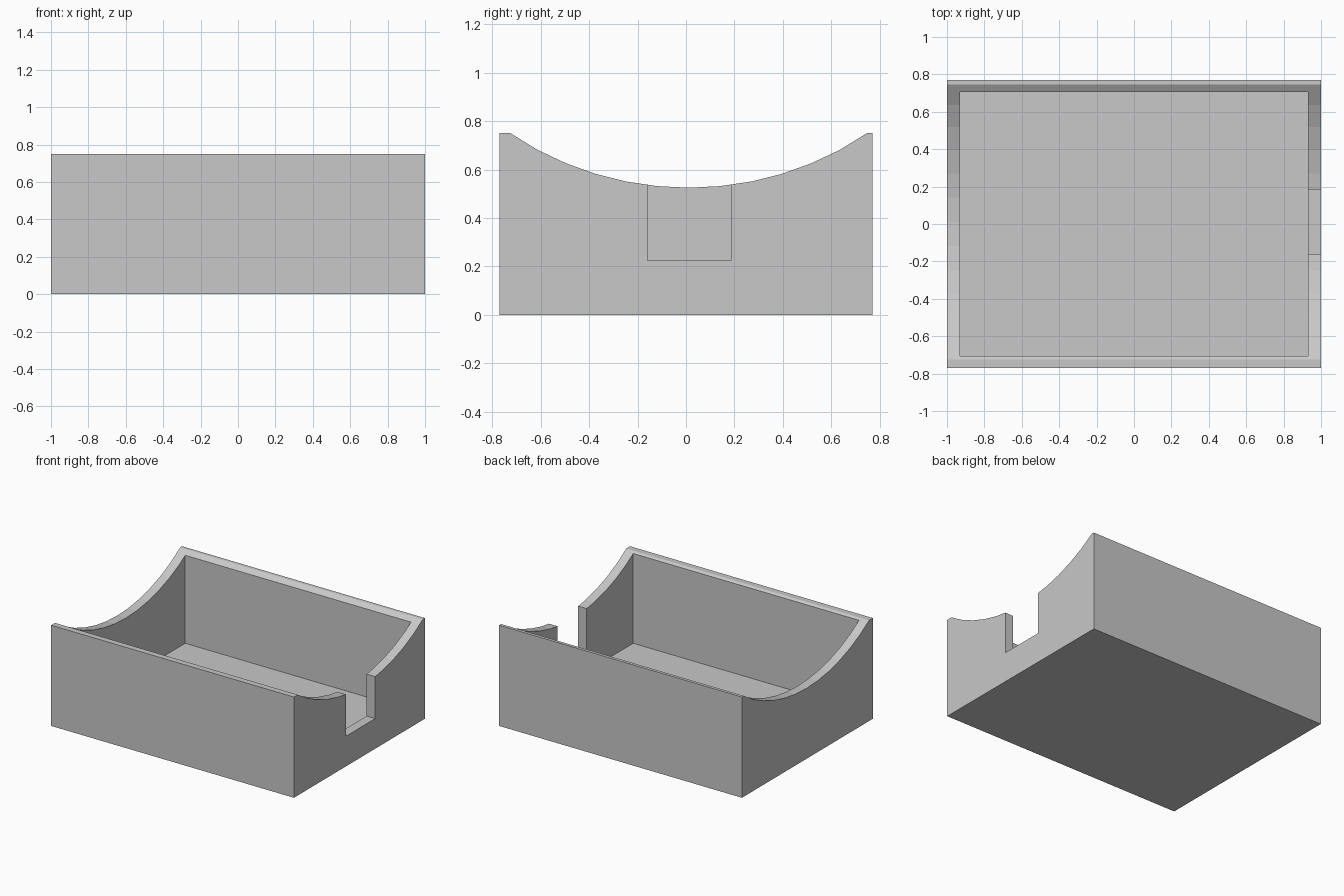
import bpy
import bmesh
from math import sin, cos, radians

cube = bpy.data.objects.get("Cube")
if cube:
    bpy.data.objects.remove(cube, do_unlink=True)

HALF_X, HALF_Y, HEIGHT = 1.0, 0.77, 0.75
WALL, FLOOR = 0.07, 0.07
ARC_Y, ARC_Z, ARC_R = 0.011, 1.85, 1.325
STEP = 360 / 64

grey = bpy.data.materials.new("plain grey")
grey.use_nodes = True
grey.diffuse_color = (0.58, 0.58, 0.58, 1)
grey.node_tree.nodes["Principled BSDF"].inputs["Base Color"].default_value = grey.diffuse_color


def prism(name, profile, x0, x1):
    """Extrude a (y, z) profile along x."""
    bm = bmesh.new()
    face = bm.faces.new([bm.verts.new((x0, y, z)) for y, z in profile])
    new = bmesh.ops.extrude_face_region(bm, geom=[face])["geom"]
    moved = [v for v in new if isinstance(v, bmesh.types.BMVert)]
    bmesh.ops.translate(bm, verts=moved, vec=(x1 - x0, 0, 0))
    bmesh.ops.recalc_face_normals(bm, faces=bm.faces)
    mesh = bpy.data.meshes.new(name)
    bm.to_mesh(mesh)
    bm.free()
    mesh.materials.append(grey)
    obj = bpy.data.objects.new(name, mesh)
    bpy.context.collection.objects.link(obj)
    return obj


def rect(y0, y1, z0, z1):
    return [(y0, z0), (y1, z0), (y1, z1), (y0, z1)]


def cut(target, cutter):
    """Subtract the cutter, then remove it."""
    cutter.hide_render = True
    mod = target.modifiers.new("cut", 'BOOLEAN')
    mod.operation, mod.solver, mod.object = 'DIFFERENCE', 'EXACT', cutter
    bpy.context.view_layer.objects.active = target
    bpy.ops.object.modifier_apply(modifier=mod.name)
    bpy.data.objects.remove(cutter, do_unlink=True)


# Block with a shallow faceted cradle curve across its top
arc = [(ARC_Y + ARC_R * sin(radians(k * STEP)),
        min(HEIGHT, ARC_Z - ARC_R * cos(radians(k * STEP)))) for k in range(6, -7, -1)]
arc[0] = (arc[0][0], HEIGHT)
arc[-1] = (arc[-1][0], HEIGHT)
outline = [(-HALF_Y, 0), (HALF_Y, 0), (HALF_Y, HEIGHT)] + arc + [(-HALF_Y, HEIGHT)]
tray = prism("cradle_tray", outline, -HALF_X, HALF_X)

# Hollow interior
inner_x, inner_y = HALF_X - WALL, HALF_Y - 0.063
cut(tray, prism("cavity_cutter", rect(-inner_y, inner_y, FLOOR, 1), -inner_x, inner_x))

# Notch through the left end wall
cut(tray, prism("notch_cutter", rect(-0.16, 0.185, 0.225, 1), inner_x - 0.1, HALF_X + 0.1))
